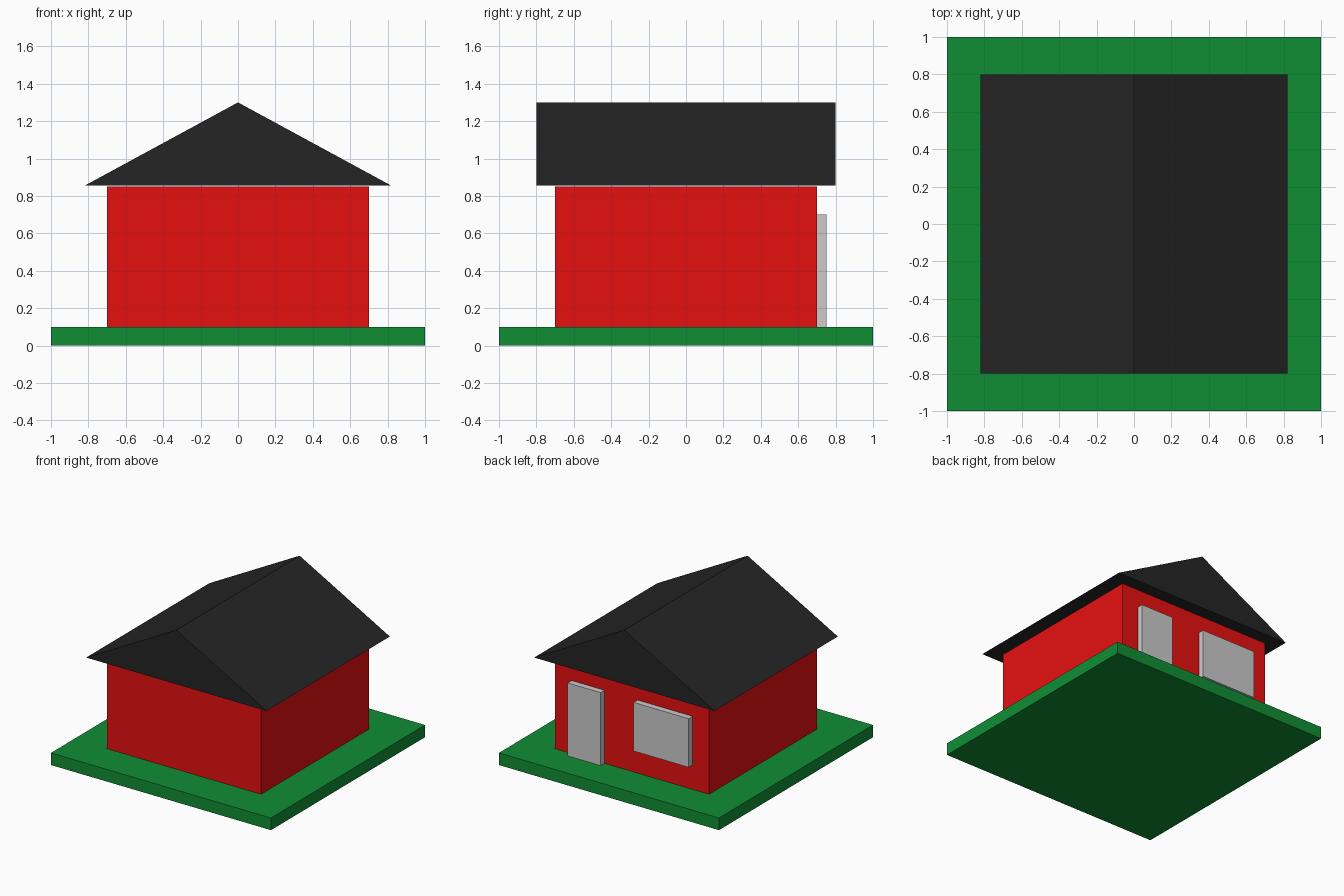
import bpy

if "Cube" in bpy.data.objects:
    bpy.data.objects.remove(bpy.data.objects["Cube"])


def material(name, rgb):
    mat = bpy.data.materials.new(name)
    mat.diffuse_color = (*rgb, 1)
    mat.use_nodes = True
    mat.node_tree.nodes["Principled BSDF"].inputs["Base Color"].default_value = mat.diffuse_color
    return mat


def mesh_object(name, verts, faces, mat=None):
    mesh = bpy.data.meshes.new(name)
    mesh.from_pydata(verts, [], faces)
    obj = bpy.data.objects.new(name, mesh)
    bpy.context.collection.objects.link(obj)
    if mat:
        mesh.materials.append(mat)
    return obj


def box(name, x, y, z, mat=None):
    """Box spanning the given (min, max) ranges."""
    verts = [(a, b, c) for a in x for b in y for c in z]
    faces = [(0, 1, 3, 2), (4, 6, 7, 5), (0, 4, 5, 1),
             (2, 3, 7, 6), (0, 2, 6, 4), (1, 5, 7, 3)]
    return mesh_object(name, verts, faces, mat)


green = material("grass_green", (0.005, 0.27, 0.035))
red = material("wall_red", (0.8, 0.005, 0.005))
black = material("roof_black", (0.018, 0.018, 0.018))

# Lawn and house body
box("lawn", (-1, 1), (-1, 1), (0, 0.1), green)
box("walls", (-0.7, 0.7), (-0.7, 0.7), (0.1, 0.85), red)

# Gable roof: triangular profile extruded along y
profile = [(-0.82, 0.855), (0.82, 0.855), (0, 1.3)]
roof_verts = [(x, y, z) for y in (-0.8, 0.8) for x, z in profile]
mesh_object("roof", roof_verts,
            [(0, 1, 2), (5, 4, 3), (0, 3, 4, 1), (1, 4, 5, 2), (2, 5, 3, 0)], black)

# Door and window on the back wall
box("door", (0.25, 0.55), (0.7, 0.75), (0.1, 0.7))
box("window", (-0.55, -0.05), (0.7, 0.75), (0.3, 0.7))
